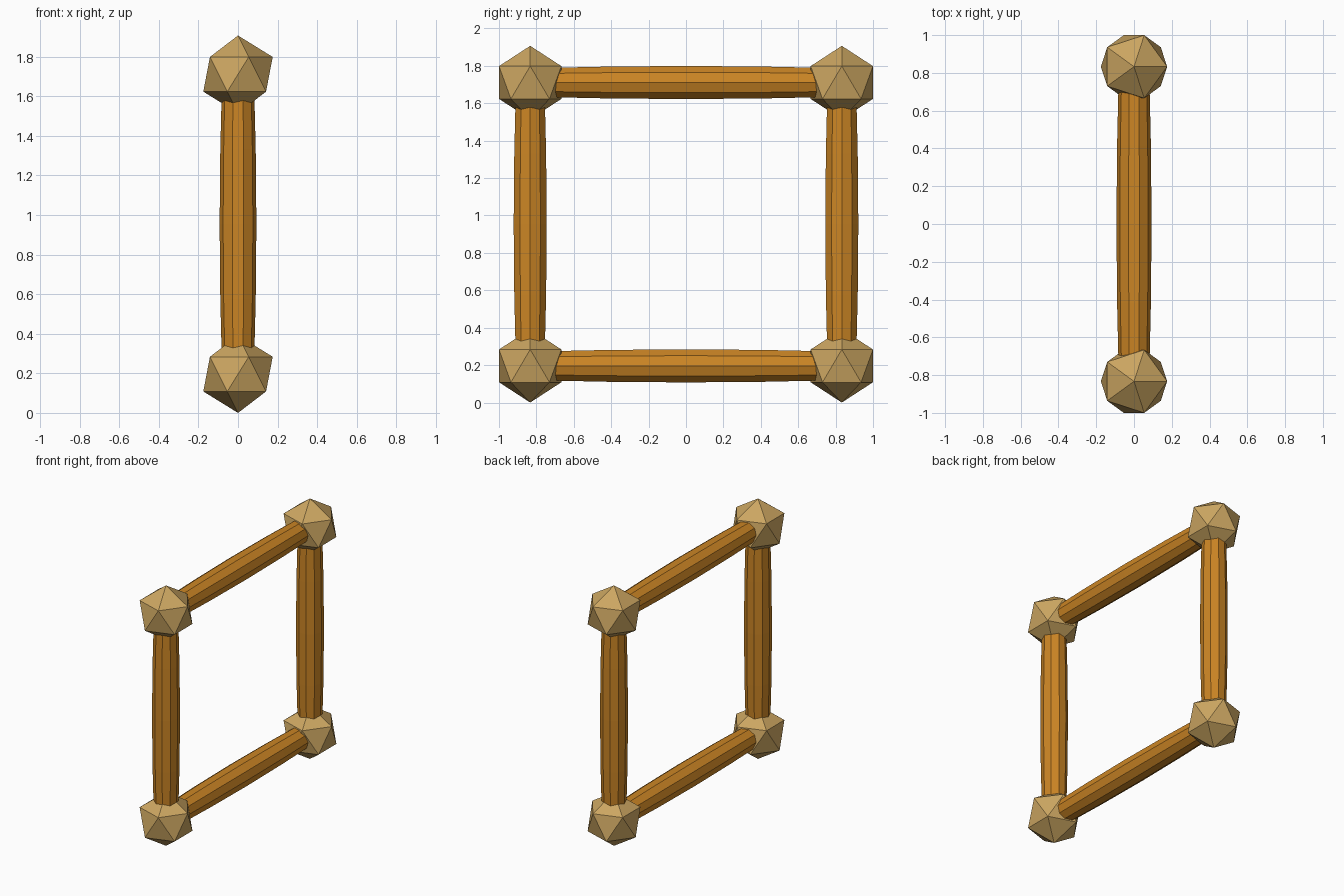
import bpy, bmesh, math

if "Cube" in bpy.data.objects:
    bpy.data.objects.remove(bpy.data.objects["Cube"])

KNOB_R = 0.196          # icosahedron radius
Y = 0.833               # knob centres
Z_LOW, Z_HIGH = 0.196, 1.711
SIDES = 10


def material(name, color):
    m = bpy.data.materials.new(name)
    m.diffuse_color = color
    m.use_nodes = True
    m.node_tree.nodes["Principled BSDF"].inputs["Base Color"].default_value = m.diffuse_color
    return m


knob_mat = material("light_wood", (0.60, 0.38, 0.12, 1))
bar_mat = material("orange_wood", (0.60, 0.235, 0.018, 1))


def bar(name, length, location, rot_x=0.0):
    """Ten-sided rod that swells gently toward its middle."""
    profile = [(-0.5, 0.080), (-0.25, 0.0895), (0, 0.093), (0.25, 0.0895), (0.5, 0.080)]
    bm = bmesh.new()
    rings = []
    for t, r in profile:
        rings.append([bm.verts.new((r * math.cos(a), r * math.sin(a), t * length))
                      for a in (2 * math.pi * i / SIDES for i in range(SIDES))])
    for low, high in zip(rings, rings[1:]):
        for i in range(SIDES):
            j = (i + 1) % SIDES
            bm.faces.new((low[i], low[j], high[j], high[i]))
    bm.faces.new(rings[0][::-1])
    bm.faces.new(rings[-1])
    mesh = bpy.data.meshes.new(name)
    bm.to_mesh(mesh)
    bm.free()
    mesh.materials.append(bar_mat)
    ob = bpy.data.objects.new(name, mesh)
    ob.location = location
    ob.rotation_euler.x = rot_x
    bpy.context.collection.objects.link(ob)


# Corner knobs
for side, y in (("front", -Y), ("back", Y)):
    for level, z in (("lower", Z_LOW), ("upper", Z_HIGH)):
        bpy.ops.mesh.primitive_ico_sphere_add(subdivisions=1, radius=KNOB_R, location=(0, y, z))
        knob = bpy.context.object
        knob.name = f"{side}_{level}_knob"
        knob.data.materials.append(knob_mat)

# Upright posts
for side, y in (("front", -Y), ("back", Y)):
    bar(f"{side}_post", Z_HIGH - Z_LOW, (0, y, (Z_LOW + Z_HIGH) / 2))

# Horizontal rails
for level, z in (("lower", Z_LOW), ("upper", Z_HIGH)):
    bar(f"{level}_rail", 2 * Y, (0, 0, z), math.pi / 2)
